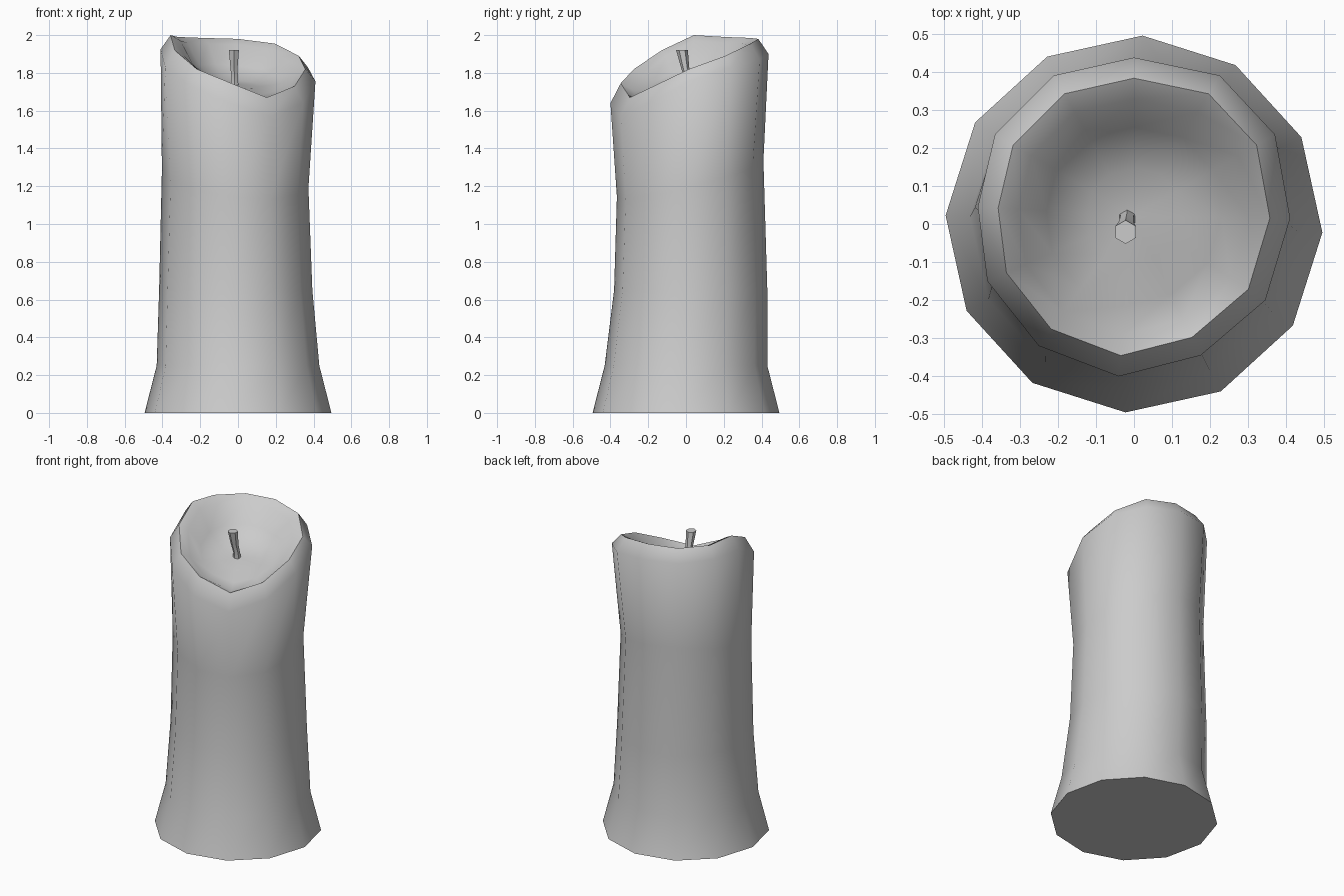
import bpy, bmesh, math

if "Cube" in bpy.data.objects:
    bpy.data.objects.remove(bpy.data.objects["Cube"])

N = 12


def loft(name, rings, tip=None, angle=60):
    """Skin stacked rings; flat cap at the bottom, fan or flat cap on top."""
    bm = bmesh.new()
    vs = [[bm.verts.new(p) for p in r] for r in rings]
    n = len(rings[0])
    for a, b in zip(vs, vs[1:]):
        for i in range(n):
            j = (i + 1) % n
            bm.faces.new((a[i], a[j], b[j], b[i]))
    bm.faces.new(vs[0][::-1])
    if tip:
        t = bm.verts.new(tip)
        for i in range(n):
            bm.faces.new((vs[-1][i], vs[-1][(i + 1) % n], t))
    else:
        bm.faces.new(vs[-1])
    bmesh.ops.recalc_face_normals(bm, faces=bm.faces)
    me = bpy.data.meshes.new(name)
    bm.to_mesh(me)
    bm.free()
    ob = bpy.data.objects.new(name, me)
    bpy.context.collection.objects.link(ob)
    bpy.context.view_layer.objects.active = ob
    ob.select_set(True)
    bpy.ops.object.shade_smooth_by_angle(angle=math.radians(angle))
    ob.select_set(False)
    return ob


def circle(cx, cy, z, r, n=N, phase=-2.6, tilt=(0, 0)):
    pts = []
    for k in range(n):
        a = math.radians(360 * k / n + phase)
        x, y = r * math.cos(a), r * math.sin(a)
        pts.append((cx + x, cy + y, z + tilt[0] * x + tilt[1] * y))
    return pts


# Melted rim: outer edge outline with its height, and height of the crest
rim = [(.41, .015, 1.755, 1.82), (.37, .235, 1.83, 1.89), (.225, .39, 1.87, 1.955),
       (0, .437, 1.90, 1.98), (-.21, .39, 1.91, 1.985), (-.365, .235, 1.92, 1.99),
       (-.41, .045, 1.925, 2.0), (-.385, -.15, 1.83, 1.92), (-.25, -.32, 1.73, 1.82),
       (-.04, -.4, 1.64, 1.745), (.175, -.345, 1.57, 1.67), (.345, -.2, 1.64, 1.73)]


def inner(scale, z_of):
    return [(x * scale, .02 + (y - .02) * scale, z_of(x * scale, y * scale, c))
            for x, y, _, c in rim]


def floor(x, y):
    return 1.74 - .10 * x + .16 * y


# Candle body, rim and sloping bowl
loft("candle_body", [
    circle(0, 0, 0, .495),
    circle(0, 0, .25, .431),
    circle(-.012, .025, .65, .406),
    circle(-.015, .022, 1.24, .388, phase=-1.5, tilt=(-.12, .25)),
    [(x, y, z) for x, y, z, c in rim],
    inner(.87, lambda x, y, c: c),
    inner(.74, lambda x, y, c: c - .03 if c > 1.7 else c - .01),
    inner(.56, lambda x, y, c: .35 * c + .65 * floor(x, y) - .01),
    inner(.3, lambda x, y, c: floor(x, y)),
], tip=(-.01, .02, 1.74))

# Wick, leaning forward and wider at the tip
loft("wick", [
    circle(-.018, .017, 1.71, .026, 6, 30),
    circle(-.018, .012, 1.77, .020, 6, 30),
    circle(-.021, -.005, 1.83, .022, 6, 30),
    circle(-.022, -.021, 1.92, .031, 6, 30),
], angle=50)
